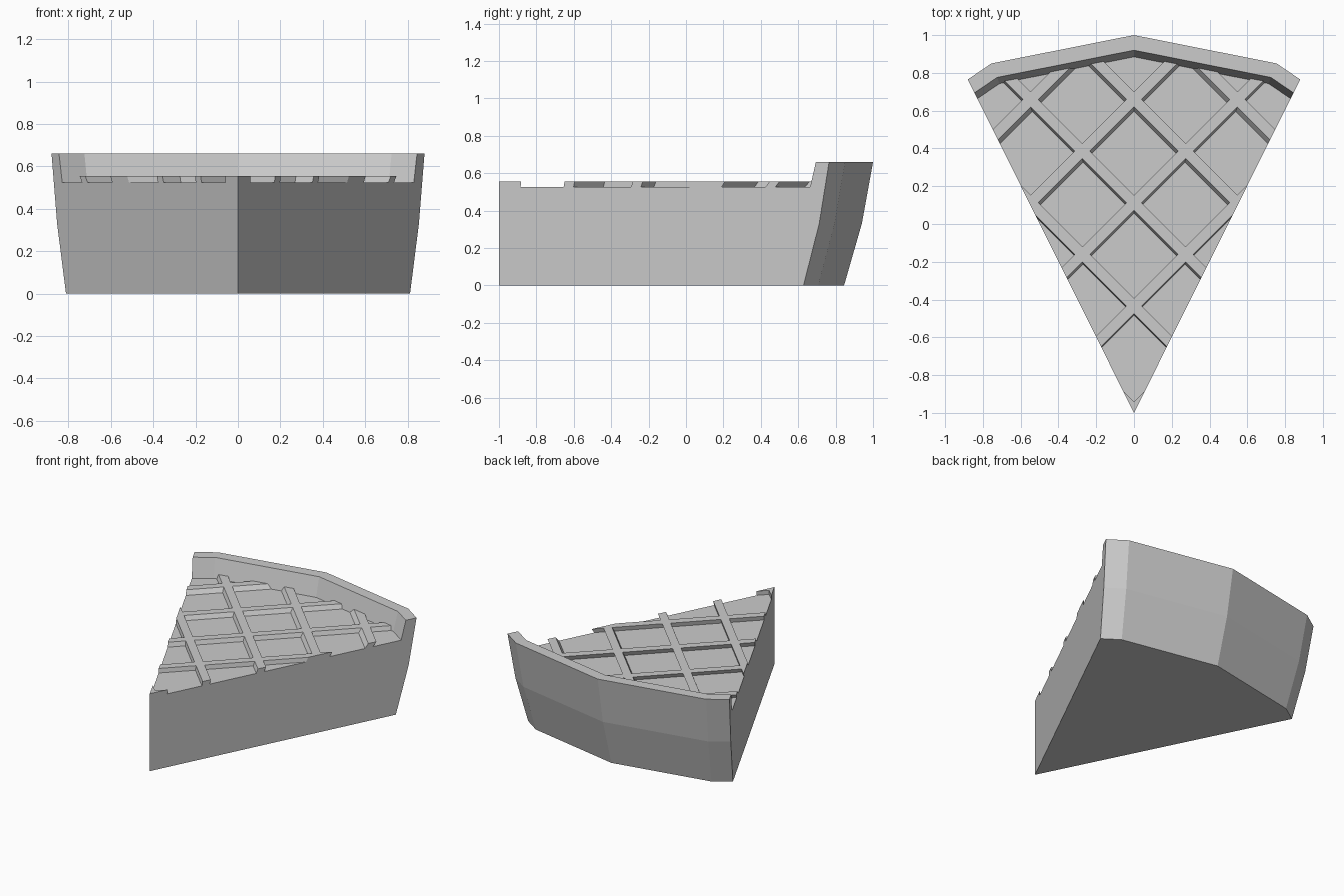
import bpy
import bmesh
from mathutils import Vector

old = bpy.data.objects.get("Cube")
if old:
    bpy.data.objects.remove(old, do_unlink=True)

TIP_Y = -1.0
FLOOR, LATTICE_TOP, RIM_TOP = 0.525, 0.555, 0.66
ARC = [(0.88, 0.765), (0.755, 0.85), (0, 1), (-0.755, 0.85), (-0.88, 0.765)]
INNER = 0.9425

grey = bpy.data.materials.new("warm_grey")
grey.use_nodes = True
colour = (0.6, 0.6, 0.6, 1)
grey.diffuse_color = colour
grey.node_tree.nodes["Principled BSDF"].inputs["Base Color"].default_value = colour


def flared(x, y, scale, z):
    """Scale a point outward from the tip of the slice."""
    return Vector((x * scale, (y - TIP_Y) * scale + TIP_Y, z))


def finish(bm, name):
    bmesh.ops.recalc_face_normals(bm, faces=bm.faces)
    mesh = bpy.data.meshes.new(name)
    bm.to_mesh(mesh)
    bm.free()
    mesh.materials.append(grey)
    obj = bpy.data.objects.new(name, mesh)
    bpy.context.scene.collection.objects.link(obj)
    return obj


# Slice body: flared crust rings, raised rim and flat filling
bm = bmesh.new()
levels = [(0.9225, 0), (0.97, 0.33), (1, RIM_TOP), (0.96, RIM_TOP), (INNER, FLOOR)]
rings = [[bm.verts.new(flared(x, y, s, z)) for x, y in ARC] for s, z in levels]
tip_low = bm.verts.new((0, TIP_Y, 0))
tip_high = bm.verts.new((0, TIP_Y, FLOOR))
for a, b in zip(rings, rings[1:]):
    for i in range(len(ARC) - 1):
        bm.faces.new((a[i], a[i + 1], b[i + 1], b[i]))
bm.faces.new([tip_low] + rings[0])
bm.faces.new([tip_high] + rings[-1])
for end in (0, -1):
    bm.faces.new([tip_low] + [r[end] for r in rings] + [tip_high])
finish(bm, "pie_slice")


# Lattice: diagonal strips leaning outward, trimmed to the slice
def strips(side, name):
    bm = bmesh.new()
    for k in range(-1, 4):
        centre = 0.66 - 0.547 * k
        corners = []
        for z in (FLOOR - 0.01, LATTICE_TOP):
            lean = 1 - 0.5 * (LATTICE_TOP - z)
            for c, t in ((-0.04, -2), (0.04, -2), (0.04, 2), (-0.04, 2)):
                offset = (centre + c - TIP_Y) * lean + TIP_Y
                corners.append(bm.verts.new((t, offset - side * t, z)))
        low, high = corners[:4], corners[4:]
        bm.faces.new(low)
        bm.faces.new(high)
        for i in range(4):
            j = (i + 1) % 4
            bm.faces.new((low[i], low[j], high[j], high[i]))
    bmesh.ops.recalc_face_normals(bm, faces=bm.faces)
    outline = [flared(x, y, INNER + 0.004, 0) for x, y in ARC]
    outline.append(Vector((0, TIP_Y, 0)))
    for p, q in zip(outline, outline[1:] + outline[:1]):
        edge = q - p
        cut = bmesh.ops.bisect_plane(
            bm, geom=bm.verts[:] + bm.edges[:] + bm.faces[:],
            plane_co=p, plane_no=(edge.y, -edge.x, 0), clear_outer=True)
        rim = [e for e in cut["geom_cut"] if isinstance(e, bmesh.types.BMEdge)]
        bmesh.ops.holes_fill(bm, edges=rim, sides=0)
    return finish(bm, name)


lattice = strips(1, "lattice_crust")
crossing = strips(-1, "crossing_strips")
union = lattice.modifiers.new("join_strips", "BOOLEAN")
union.operation = "UNION"
union.solver = "EXACT"
union.object = crossing
bpy.context.view_layer.objects.active = lattice
bpy.ops.object.modifier_apply(modifier=union.name)
bpy.data.objects.remove(crossing, do_unlink=True)
